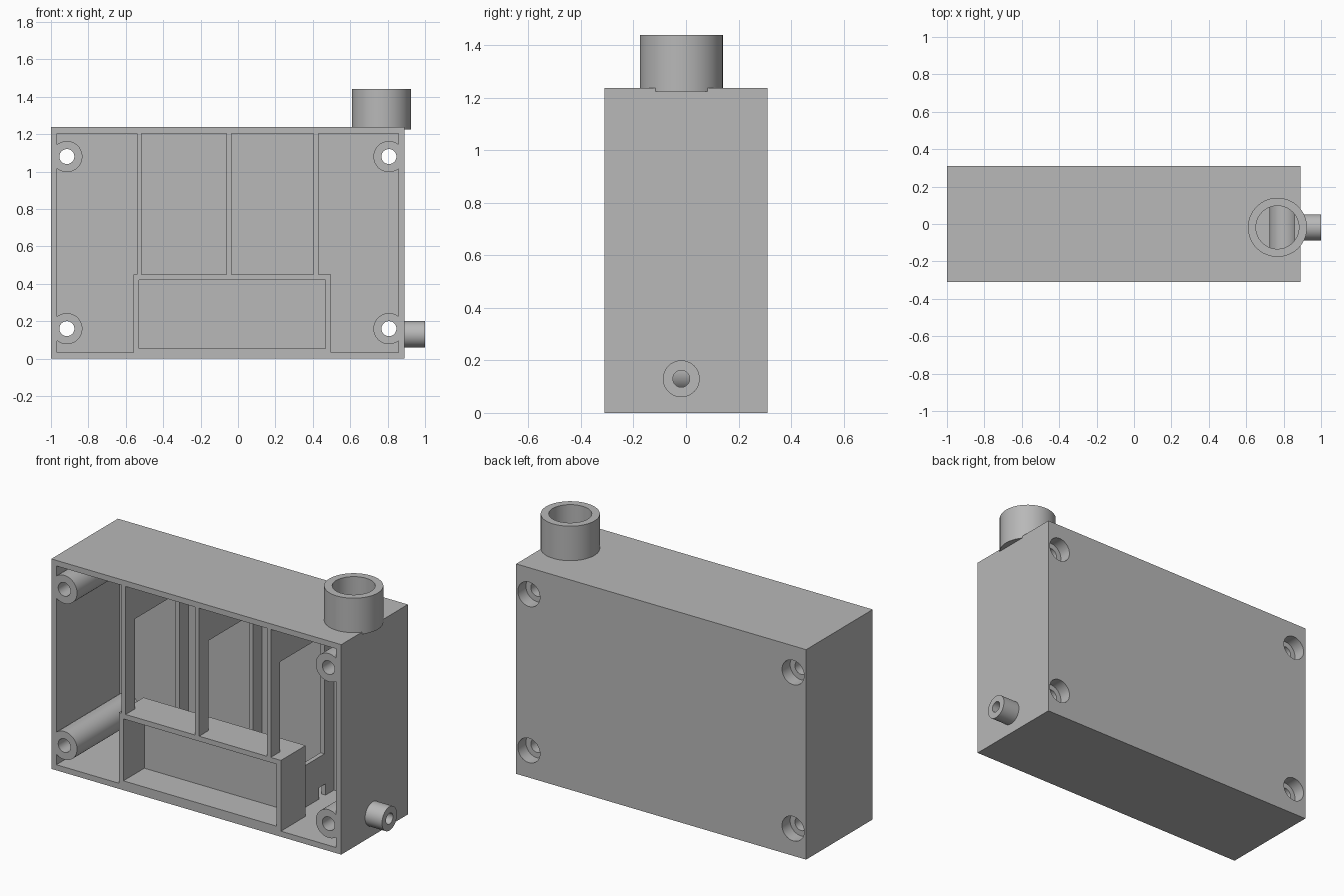
import bpy, bmesh, math
from mathutils import Matrix, Vector

cube = bpy.data.objects.get("Cube")
if cube:
    bpy.data.objects.remove(cube, do_unlink=True)

# Single plastic colour
grey = bpy.data.materials.new("grey_plastic")
grey.use_nodes = True
COLOUR = (0.48, 0.48, 0.48, 1)
grey.diffuse_color = COLOUR
grey.node_tree.nodes["Principled BSDF"].inputs["Base Color"].default_value = COLOUR


def finish(name, bm):
    mesh = bpy.data.meshes.new(name)
    bm.to_mesh(mesh)
    bm.free()
    obj = bpy.data.objects.new(name, mesh)
    bpy.context.collection.objects.link(obj)
    mesh.materials.append(grey)
    return obj


def box(name, x, y, z):
    """Box from (low, high) pairs on each axis."""
    bm = bmesh.new()
    size = [hi - lo for lo, hi in (x, y, z)]
    mid = Vector([(hi + lo) / 2 for lo, hi in (x, y, z)])
    bmesh.ops.create_cube(bm, size=1, matrix=Matrix.Translation(mid) @ Matrix.Diagonal((*size, 1)))
    return finish(name, bm)


def cylinder(name, axis, start, end, radius):
    """Cylinder along an axis; start is a point, end the far coordinate."""
    i = "XYZ".index(axis)
    a, b = Vector(start), Vector(start)
    b[i] = end
    turn = (b - a).to_track_quat("Z", "Y").to_matrix().to_4x4()
    bm = bmesh.new()
    bmesh.ops.create_cone(bm, cap_ends=True, segments=64, radius1=radius, radius2=radius,
                          depth=(b - a).length, matrix=Matrix.Translation((a + b) / 2) @ turn)
    return finish(name, bm)


def cut(obj, cutters):
    """Subtract the cutters and bake the result."""
    for c in cutters:
        c.hide_render = True
        mod = obj.modifiers.new("cut", "BOOLEAN")
        mod.operation, mod.solver, mod.object = "DIFFERENCE", "EXACT", c
    bpy.context.view_layer.update()
    graph = bpy.context.evaluated_depsgraph_get()
    mesh = bpy.data.meshes.new_from_object(obj.evaluated_get(graph))
    obj.modifiers.clear()
    obj.data = mesh


L, R, F, B, H = -1.0, 0.89, -0.31, 0.31, 1.237
WALL = 0.033
parts, helpers = [], []

# Bolt bosses with through hole and rear counterbore
bolt_cutters = []
for side, x in (("right", -0.915), ("left", 0.807)):
    for level, z in (("lower", 0.16), ("upper", 1.08)):
        boss = cylinder(f"{level}_{side}_boss", "Y", (x, F, z), B - 0.005, 0.083)
        holes = [cylinder("bolt_cutter", "Y", (x, F - 0.1, z), B + 0.1, 0.04),
                 cylinder("counterbore_cutter", "Y", (x, B - 0.075, z), B + 0.1, 0.072)]
        cut(boss, holes)
        parts.append(boss)
        bolt_cutters += holes

# Pipe bores
PX, PY, NZ = 0.767, -0.018, 0.13
pipe_bore = cylinder("pipe_cutter", "Z", (PX, PY, H - WALL - 0.003), 1.6, 0.115)
nozzle_bore = cylinder("nozzle_cutter", "X", (0.85, PY, NZ), 1.1, 0.032)

# Housing, open at the front
housing = box("housing", (L, R), (F, B), (0, H))
cavity = box("cavity_cutter", (L + WALL, R - WALL), (F - 0.1, B - WALL), (WALL, H - WALL))
cut(housing, [cavity, pipe_bore, nozzle_bore] + bolt_cutters)
parts.append(housing)

# Top pipe and side nozzle
pipe = cylinder("top_pipe", "Z", (PX, PY, 1.225), 1.44, 0.158)
cut(pipe, [pipe_bore])
nozzle = cylinder("side_nozzle", "X", (R - 0.01, PY, NZ), 1.0, 0.07)
cut(nozzle, [nozzle_bore])
parts += [pipe, nozzle]

# Front pocket
pocket = box("front_pocket", (-0.56, 0.497), (F, -0.08), (0.01, 0.45))
pocket_cutter = box("pocket_cutter", (-0.53, 0.467), (F - 0.1, -0.115), (0.055, 0.42))
cut(pocket, [pocket_cutter])
parts.append(pocket)

# Divider frames with a large window and a drain notch at the floor
window = box("window_cutter", (-0.8, 0.7), (-0.225, 0.19), (0.28, 0.98))
drain = box("drain_cutter", (-0.8, 0.7), (0.14, 0.2), (-0.1, 0.1))
clearance = box("clearance_cutter", (-0.555, 0.49), (F - 0.1, -0.09), (-0.1, 0.44))
for i, x in enumerate((-0.528, -0.049, 0.418)):
    divider = box(f"divider_{i + 1}", (x - 0.013, x + 0.013), (F, B - 0.01), (WALL - 0.01, H - 0.01))
    cut(divider, [window, drain, clearance])
    parts.append(divider)

# Remove the cutters
helpers += bolt_cutters + [pipe_bore, nozzle_bore, cavity, pocket_cutter, window, drain, clearance]
for h in helpers:
    bpy.data.objects.remove(h, do_unlink=True)

# Smooth the round surfaces, keep edges sharp
bpy.ops.object.select_all(action="DESELECT")
for p in parts:
    p.select_set(True)
bpy.context.view_layer.objects.active = housing
bpy.ops.object.shade_smooth_by_angle(angle=math.radians(30))
